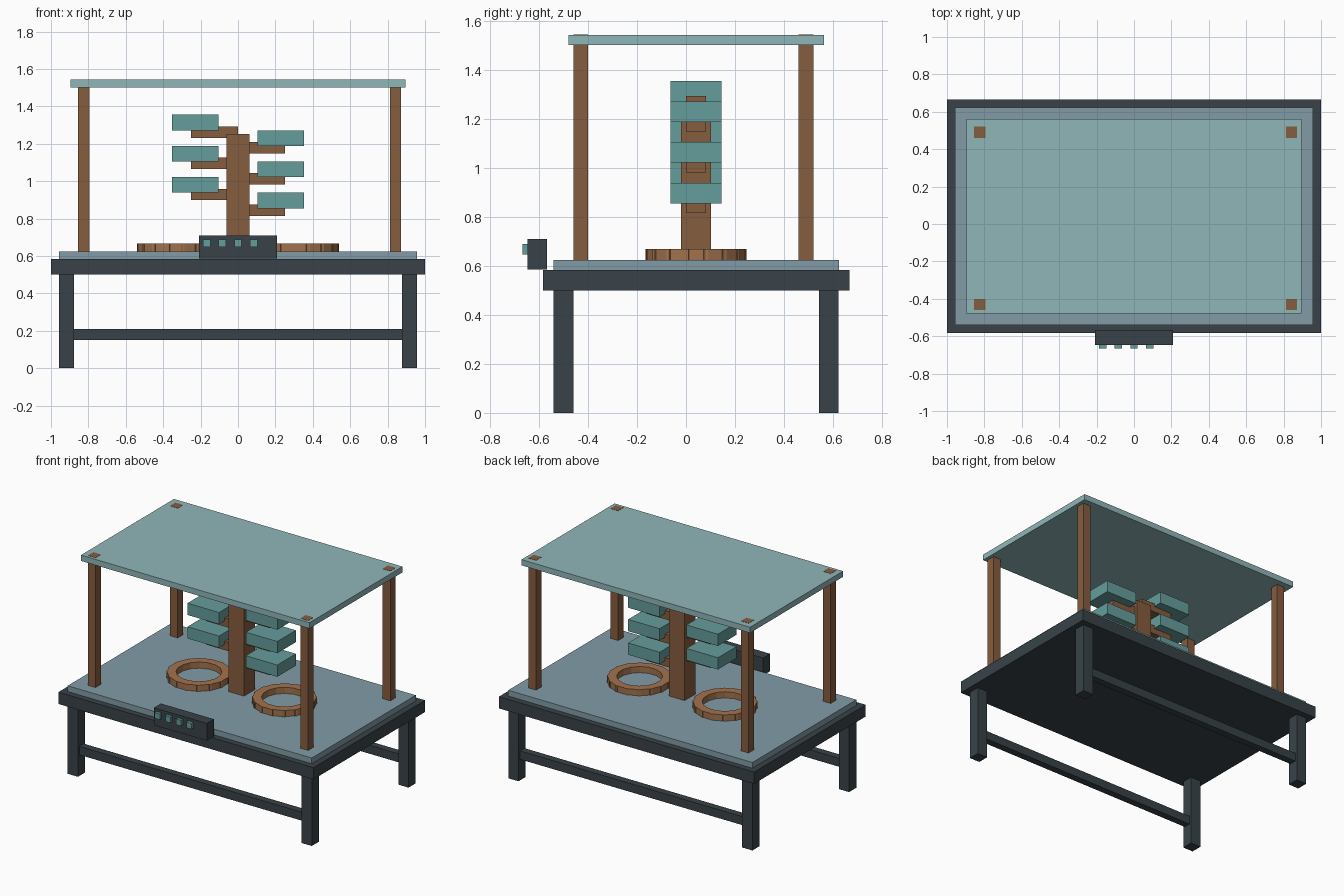
import bpy, bmesh, math
from mathutils import Matrix, Vector

if "Cube" in bpy.data.objects:
    bpy.data.objects.remove(bpy.data.objects["Cube"])


def material(name, r, g, b):
    m = bpy.data.materials.new(name)
    m.diffuse_color = (r, g, b, 1)
    m.use_nodes = True
    m.node_tree.nodes["Principled BSDF"].inputs["Base Color"].default_value = m.diffuse_color
    return m


DARK = material("dark_metal", 0.04, 0.055, 0.065)
SLATE = material("slate_top", 0.22, 0.33, 0.38)
WOOD = material("wood", 0.24, 0.11, 0.05)
LIGHT_WOOD = material("light_wood", 0.36, 0.17, 0.075)
TEAL = material("teal", 0.13, 0.34, 0.33)
PALE = material("pale_teal", 0.28, 0.47, 0.48)


def finish(name, bm, mat):
    me = bpy.data.meshes.new(name)
    bm.to_mesh(me)
    bm.free()
    ob = bpy.data.objects.new(name, me)
    me.materials.append(mat)
    bpy.context.collection.objects.link(ob)
    return ob


def box(name, x, y, z, mat):
    """Box from (min, max) ranges on each axis."""
    bm = bmesh.new()
    size = [r[1] - r[0] for r in (x, y, z)]
    mid = Vector([(r[0] + r[1]) / 2 for r in (x, y, z)])
    bmesh.ops.create_cube(bm, size=1, matrix=Matrix.Translation(mid) @ Matrix.Diagonal((*size, 1)))
    return finish(name, bm, mat)


def span(c, width):
    return (c - width / 2, c + width / 2)


CY = 0.0415  # table centre in y

# Table: frame slab, inset top, legs and long stretchers
box("table_frame", (-1, 1), span(CY, 1.25), (0.5, 0.5835), DARK)
box("table_top", (-0.957, 0.957), span(CY, 1.165), (0.5835, 0.624), SLATE)
for sy, side in ((-1, "front"), (1, "back")):
    y = CY + sy * 0.5415
    for sx, hand in ((-1, "left"), (1, "right")):
        box(f"{side}_{hand}_leg", span(sx * 0.917, 0.08), span(y, 0.08), (0, 0.5), DARK)
    box(f"{side}_stretcher", (-0.88, 0.88), span(y, 0.05), (0.15, 0.21), DARK)

# Canopy on four posts, post ends just showing through the top
box("canopy", (-0.896, 0.896), span(CY, 1.042), (1.502, 1.543), PALE)
for x, hand in ((-0.825, "left"), (0.842, "right")):
    for y, side in ((-0.43, "front"), (0.49, "back")):
        box(f"{side}_{hand}_post", span(x, 0.06), span(y, 0.06), (0.62, 1.5445), WOOD)

# Central column with alternating brackets and trays
box("column", (-0.0615, 0.0615), span(CY, 0.123), (0.62, 1.251), WOOD)
for i in range(6):
    s = 1 if i % 2 == 0 else -1
    z = 0.855 + i / 12
    box(f"bracket_{i + 1}", sorted((0, s * 0.251)), span(CY, 0.082), (z - 0.04, z + 0.021), WOOD)
    box(f"tray_{i + 1}", span(s * 0.2285, 0.247), span(CY, 0.208), (z, z + 0.0835), TEAL)

# Rings lying on the table, each made of overlapping blocks
for s, hand in ((-1, "left"), (1, "right")):
    bm = bmesh.new()
    for k in range(16):
        a = k * math.tau / 16
        m = (Matrix.Translation((s * 0.335, CY, 0.645)) @ Matrix.Rotation(a, 4, 'Z')
             @ Matrix.Translation((0.1735, 0, 0)) @ Matrix.Diagonal((0.058, 0.1, 0.046, 1)))
        bmesh.ops.create_cube(bm, size=1, matrix=m)
    finish(f"{hand}_ring", bm, LIGHT_WOOD)

# Control panel with four buttons on the front edge
box("control_panel", (-0.2075, 0.2075), (-0.646, -0.567), (0.586, 0.709), DARK)
for i in range(4):
    box(f"button_{i + 1}", span(-1 / 6 + i / 12, 0.04), (-0.6667, -0.64), span(0.668, 0.041), TEAL)
